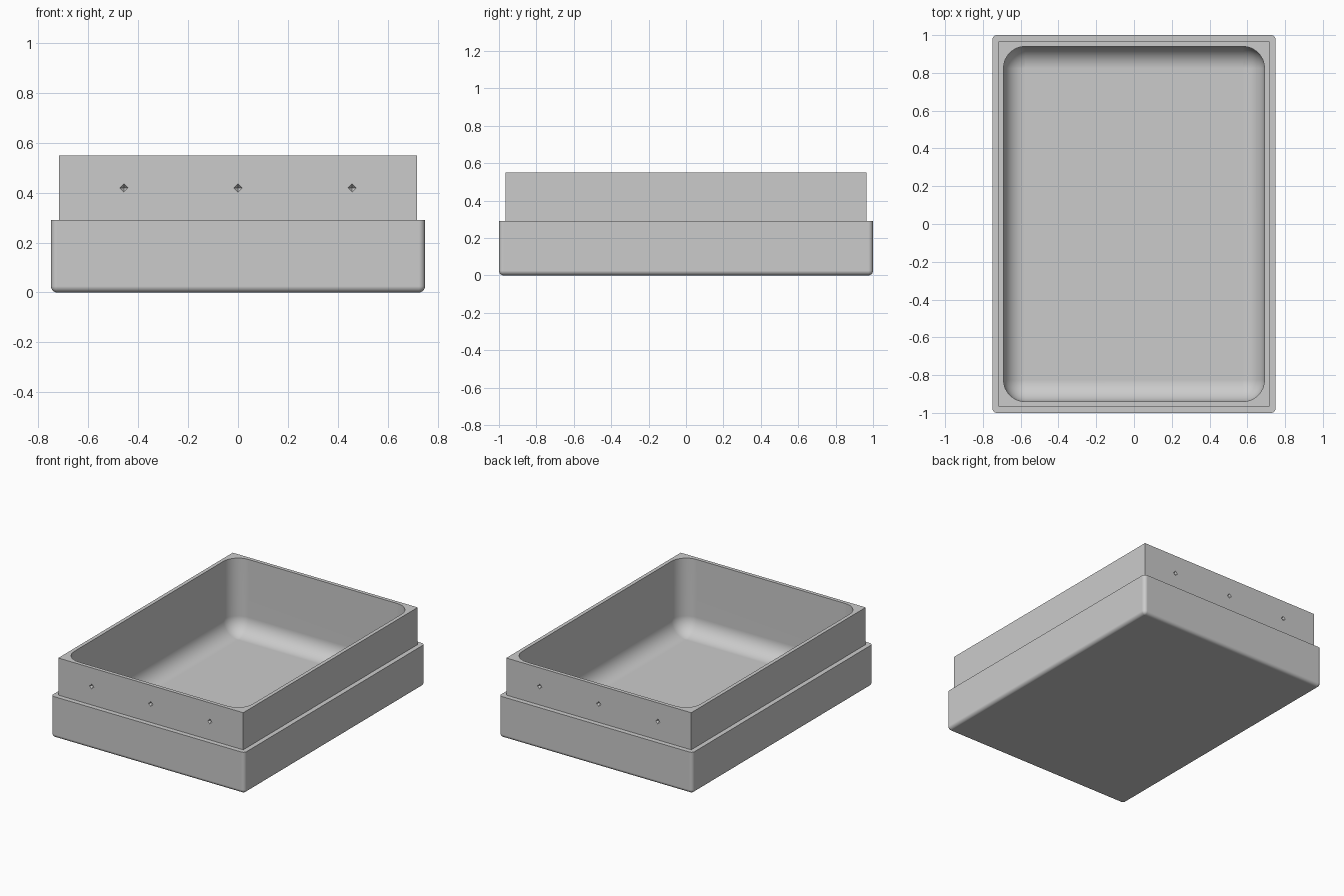
import bpy, bmesh, math
from mathutils import Matrix

old = bpy.data.objects.get("Cube")
if old:
    bpy.data.objects.remove(old)

SEGMENTS = 8
HALF_PI = math.pi / 2

grey = bpy.data.materials.new("light grey")
grey.use_nodes = True
grey.diffuse_color = (0.6, 0.6, 0.6, 1)
grey.node_tree.nodes["Principled BSDF"].inputs["Base Color"].default_value = grey.diffuse_color


def rounded_ring(bm, hx, hy, r, z):
    """Rounded rectangle of vertices; r = 0 gives square corners."""
    verts = []
    for k, (sx, sy) in enumerate([(1, 1), (-1, 1), (-1, -1), (1, -1)]):
        for i in range(SEGMENTS + 1):
            a = HALF_PI * (k + i / SEGMENTS)
            verts.append(bm.verts.new((sx * (hx - r) + r * math.cos(a),
                                       sy * (hy - r) + r * math.sin(a), z)))
    return verts


def fillet_rings(hx, hy, r, floor):
    """Ring sizes from the flat floor up a quarter-round onto the wall."""
    for i in range(SEGMENTS + 1):
        a = HALF_PI * i / SEGMENTS
        d = r * (1 - math.sin(a))
        yield hx - d, hy - d, r - d, floor + r * (1 - math.cos(a))


def make_object(name, bm):
    bmesh.ops.recalc_face_normals(bm, faces=bm.faces)
    mesh = bpy.data.meshes.new(name)
    bm.to_mesh(mesh)
    bm.free()
    mesh.materials.append(grey)
    obj = bpy.data.objects.new(name, mesh)
    bpy.context.collection.objects.link(obj)
    return obj


# Tray: outer body, stepped lip and rounded cavity lofted as one skin
outer = list(fillet_rings(0.75, 1.0, 0.025, 0.0))
outer.append((0.75, 1.0, 0.025, 0.29))
lip = [(0.717, 0.966, 0, 0.29), (0.717, 0.966, 0, 0.55)]
cavity = list(fillet_rings(0.691, 0.94, 0.115, 0.03))
cavity.append((0.691, 0.94, 0.115, 0.55))

bm = bmesh.new()
rings = [rounded_ring(bm, *size) for size in outer + lip + cavity[::-1]]
for lower, upper in zip(rings, rings[1:]):
    for i in range(len(lower)):
        j = (i + 1) % len(lower)
        bm.faces.new((lower[i], lower[j], upper[j], upper[i]))
bm.faces.new(rings[0])
bm.faces.new(rings[-1])
bmesh.ops.remove_doubles(bm, verts=bm.verts, dist=1e-5)
tray = make_object("tray", bm)

# Pyramid-shaped detent pits on both short ends of the lip
bm = bmesh.new()
for end in (-1, 1):
    for x in (-0.458, 0, 0.458):
        place = (Matrix.Translation((x, end * 0.966, 0.419))
                 @ Matrix.Rotation(end * HALF_PI, 4, 'X'))
        # wide end sits just outside the wall, the point goes inward
        bmesh.ops.create_cone(bm, segments=4, radius1=0.034, radius2=0,
                              depth=0.04, cap_ends=True, matrix=place)
bmesh.ops.remove_doubles(bm, verts=bm.verts, dist=1e-5)
pits = make_object("pit_cutter", bm)
pits.hide_render = True

cut = tray.modifiers.new("pits", 'BOOLEAN')
cut.operation = 'DIFFERENCE'
cut.solver = 'EXACT'
cut.object = pits

bpy.context.view_layer.update()
for obj in bpy.context.selected_objects:
    obj.select_set(False)
bpy.context.view_layer.objects.active = tray
tray.select_set(True)
bpy.ops.object.modifier_apply(modifier=cut.name)
bpy.data.objects.remove(pits)

# Smooth fillets, crisp edges, flat large faces
bpy.ops.object.shade_smooth_by_angle(angle=math.radians(30))
weighted = tray.modifiers.new("flat_faces", 'WEIGHTED_NORMAL')
weighted.keep_sharp = True
